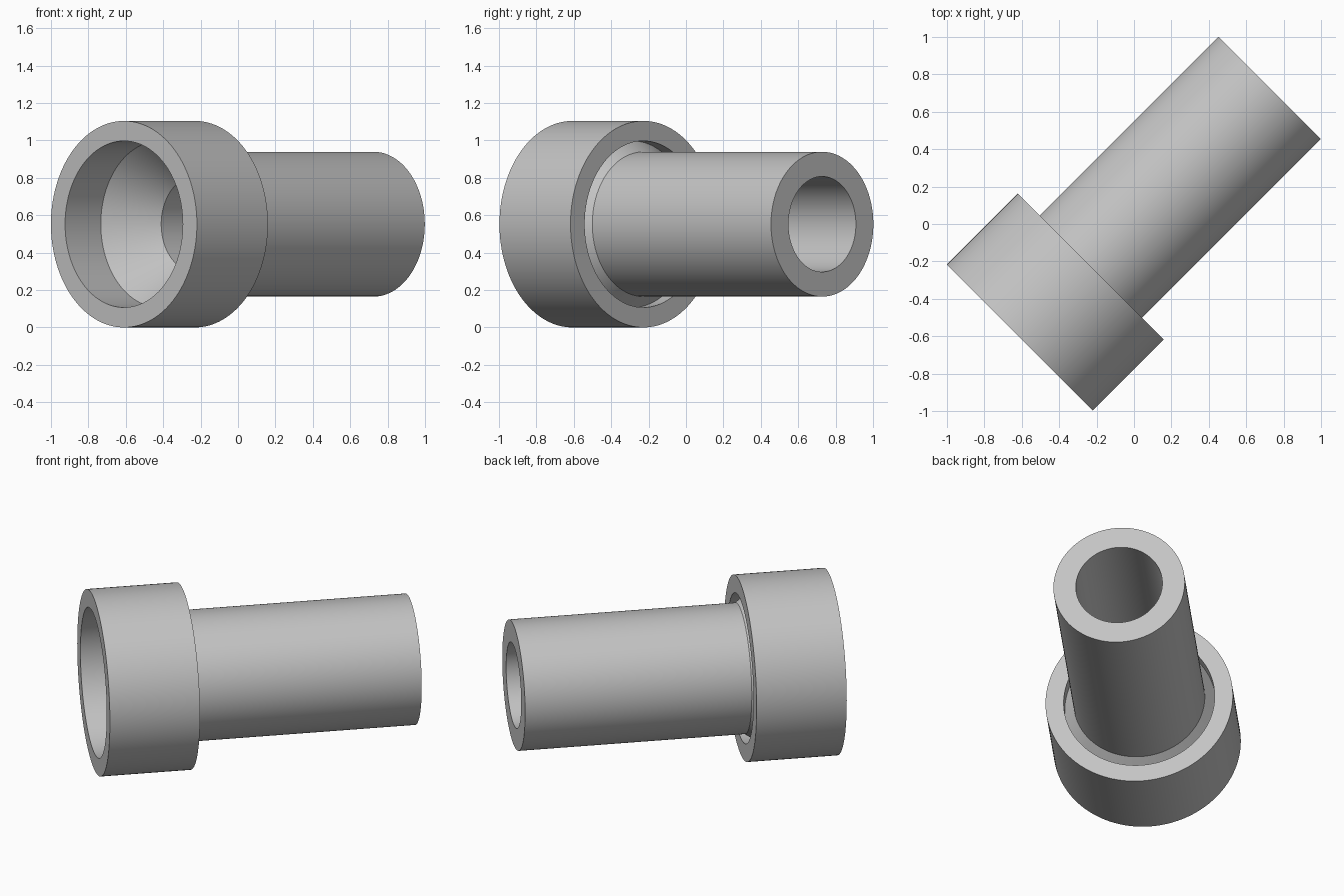
import bpy, bmesh, math
from mathutils import Vector

cube = bpy.data.objects.get("Cube")
if cube:
    bpy.data.objects.remove(cube, do_unlink=True)

# One plain grey for every part
grey = bpy.data.materials.new("plain grey")
grey.use_nodes = True
grey.diffuse_color = (0.55, 0.55, 0.55, 1)
grey.node_tree.nodes["Principled BSDF"].inputs["Base Color"].default_value = grey.diffuse_color

START = Vector((-0.61, -0.607, 0.552))   # centre of the open collar mouth
SEGMENTS = 128


def lathe(name, profile):
    """Spin a closed (distance along axis, radius) profile into a ring solid."""
    bm = bmesh.new()
    verts = [bm.verts.new((d, 0, r)) for d, r in profile]
    edges = [bm.edges.new((v, verts[(i + 1) % len(verts)])) for i, v in enumerate(verts)]
    bmesh.ops.spin(bm, geom=verts + edges, cent=(0, 0, 0), axis=(1, 0, 0),
                   angle=math.tau, steps=SEGMENTS)
    bmesh.ops.remove_doubles(bm, verts=bm.verts, dist=0.0005)
    bmesh.ops.recalc_face_normals(bm, faces=bm.faces)
    mesh = bpy.data.meshes.new(name)
    bm.to_mesh(mesh)
    bm.free()
    mesh.materials.append(grey)
    obj = bpy.data.objects.new(name, mesh)
    obj.location = START
    obj.rotation_euler.z = math.radians(45)   # axis runs diagonally to back left
    bpy.context.collection.objects.link(obj)
    bpy.ops.object.select_all(action='DESELECT')
    obj.select_set(True)
    bpy.context.view_layer.objects.active = obj
    bpy.ops.object.shade_smooth_by_angle(angle=math.radians(25))
    return obj


# Wide collar with a straight bore
lathe("collar", [(0, 0.552), (0.537, 0.552), (0.537, 0.445), (0, 0.445)])

# Hollow pipe whose flared end is seated in the collar wall
lathe("flared_pipe", [(1.888, 0.387), (1.888, 0.255), (0.537, 0.255),
                      (0.249, 0.46), (0.434, 0.46), (0.537, 0.387)])
